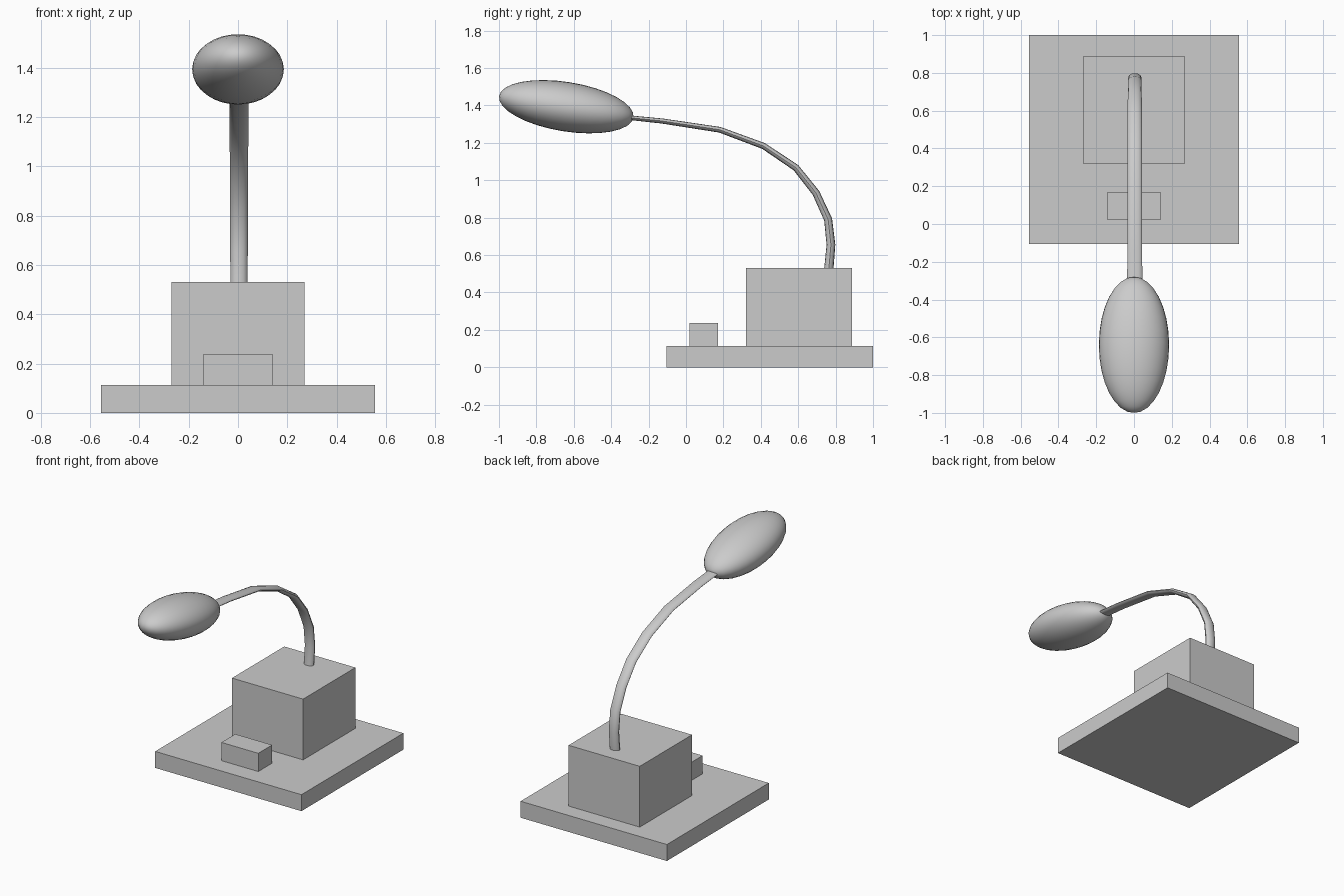
import bpy, bmesh
from math import sin, cos, pi, radians
from mathutils import Vector

if "Cube" in bpy.data.objects:
    bpy.data.objects.remove(bpy.data.objects["Cube"])


def box(name, x0, x1, y0, y1, z0, z1):
    bpy.ops.mesh.primitive_cube_add(
        size=1, location=((x0 + x1) / 2, (y0 + y1) / 2, (z0 + z1) / 2))
    ob = bpy.context.object
    ob.name = name
    ob.scale = (x1 - x0, y1 - y0, z1 - z0)
    bpy.ops.object.transform_apply(location=False, rotation=False, scale=True)
    return ob


def tapered_neck(name, path, wide, thin, x_mid, sides=12):
    """Sweep an elliptical section along a (y, z) path; wide/thin are (start, end) radii."""
    pts = [Vector((x_mid, y, z)) for y, z in path]
    bm = bmesh.new()
    rings = []
    for i, p in enumerate(pts):
        t = i / (len(pts) - 1)
        before = (p - pts[i - 1]).normalized() if i else Vector()
        after = (pts[i + 1] - p).normalized() if i < len(pts) - 1 else Vector()
        normal = (before + after).normalized().cross(Vector((1, 0, 0)))
        rx = wide[0] + (wide[1] - wide[0]) * t
        rn = thin[0] + (thin[1] - thin[0]) * t
        rings.append([bm.verts.new(p + Vector((rx * cos(a), 0, 0)) + normal * rn * sin(a))
                      for a in (2 * pi * k / sides for k in range(sides))])
    for a, b in zip(rings, rings[1:]):
        for k in range(sides):
            n = (k + 1) % sides
            bm.faces.new((a[k], a[n], b[n], b[k]))
    bm.faces.new(rings[0])
    bm.faces.new(rings[-1])
    bmesh.ops.recalc_face_normals(bm, faces=bm.faces)
    me = bpy.data.meshes.new(name)
    bm.to_mesh(me)
    bm.free()
    ob = bpy.data.objects.new(name, me)
    bpy.context.collection.objects.link(ob)
    return ob


def smooth(ob):
    bpy.ops.object.select_all(action='DESELECT')
    ob.select_set(True)
    bpy.context.view_layer.objects.active = ob
    bpy.ops.object.shade_smooth_by_angle(angle=radians(40))


# Base plate, rear housing and front switch
box("base_plate", -0.555, 0.555, -0.105, 1.0, 0, 0.113)
box("housing", -0.27, 0.27, 0.32, 0.887, 0.113, 0.53)
box("switch", -0.14, 0.14, 0.02, 0.17, 0.113, 0.238)

# Curved, flattened neck
neck = tapered_neck(
    "neck",
    [(0.763, 0.52), (0.775, 0.655), (0.76, 0.79), (0.695, 0.932), (0.588, 1.067),
     (0.415, 1.183), (0.18, 1.27), (-0.13, 1.317), (-0.32, 1.336)],
    wide=(0.035, 0.04), thin=(0.025, 0.012), x_mid=0.004)
smooth(neck)

# Egg-shaped lamp head, pole along its length, tipped up at the front
bpy.ops.mesh.primitive_uv_sphere_add(
    segments=32, ring_count=16, radius=1,
    location=(0, -0.64, 1.393), rotation=(radians(90 - 9.1), 0, 0))
head = bpy.context.object
head.name = "lamp_head"
head.scale = (0.186, 0.132, 0.364)
smooth(head)
